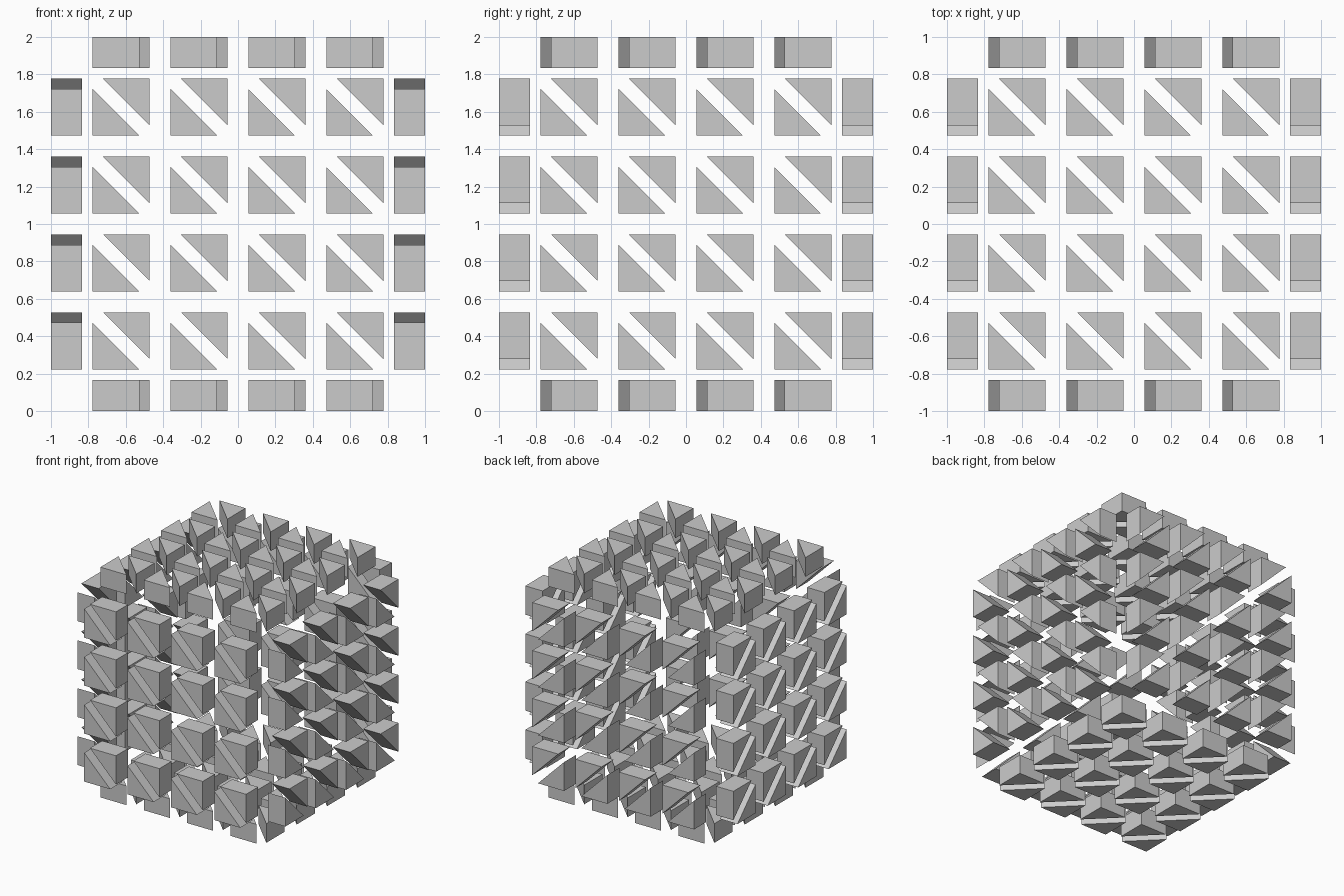
import bpy, bmesh
from mathutils import Vector

if "Cube" in bpy.data.objects:
    bpy.data.objects.remove(bpy.data.objects["Cube"])

N = 4                 # cells per side
CORE = 5 / 6          # half size of the implied inner cube
OUT = 1.0             # half size at the prism tips
CELL = 2 * CORE / N
SHRINK = 0.6          # each triangle shrinks about its own centre


def place(axis, depth, a, b):
    """Turn face-plane coordinates into a 3D point, cube sitting on z = 0."""
    p = [a, b]
    p.insert(axis, depth)
    return Vector((p[0], p[1], p[2] + 1))


def add_prism(bm, axis, sign, tri):
    """Closed triangular prism between the inner and outer planes."""
    ca = sum(p[0] for p in tri) / 3
    cb = sum(p[1] for p in tri) / 3
    pts = [(ca + (a - ca) * SHRINK, cb + (b - cb) * SHRINK) for a, b in tri]
    inner = [bm.verts.new(place(axis, sign * CORE, a, b)) for a, b in pts]
    outer = [bm.verts.new(place(axis, sign * OUT, a, b)) for a, b in pts]
    bm.faces.new(inner[::-1])
    bm.faces.new(outer)
    for i in range(3):
        j = (i + 1) % 3
        bm.faces.new((inner[i], inner[j], outer[j], outer[i]))


def build_panel(name, axis, sign):
    """One cube side: a grid of cells, each split into two triangle prisms."""
    bm = bmesh.new()
    for i in range(N):
        for j in range(N):
            a0, b0 = -CORE + i * CELL, -CORE + j * CELL
            a1, b1 = a0 + CELL, b0 + CELL
            add_prism(bm, axis, sign, [(a0, b0), (a1, b0), (a0, b1)])
            add_prism(bm, axis, sign, [(a1, b1), (a0, b1), (a1, b0)])
    bmesh.ops.recalc_face_normals(bm, faces=bm.faces)
    mesh = bpy.data.meshes.new(name)
    bm.to_mesh(mesh)
    bm.free()
    bpy.context.collection.objects.link(bpy.data.objects.new(name, mesh))


# Six sides of the exploded cube
for name, axis, sign in [("left_prisms", 0, -1), ("right_prisms", 0, 1),
                         ("front_prisms", 1, -1), ("back_prisms", 1, 1),
                         ("bottom_prisms", 2, -1), ("top_prisms", 2, 1)]:
    build_panel(name, axis, sign)
